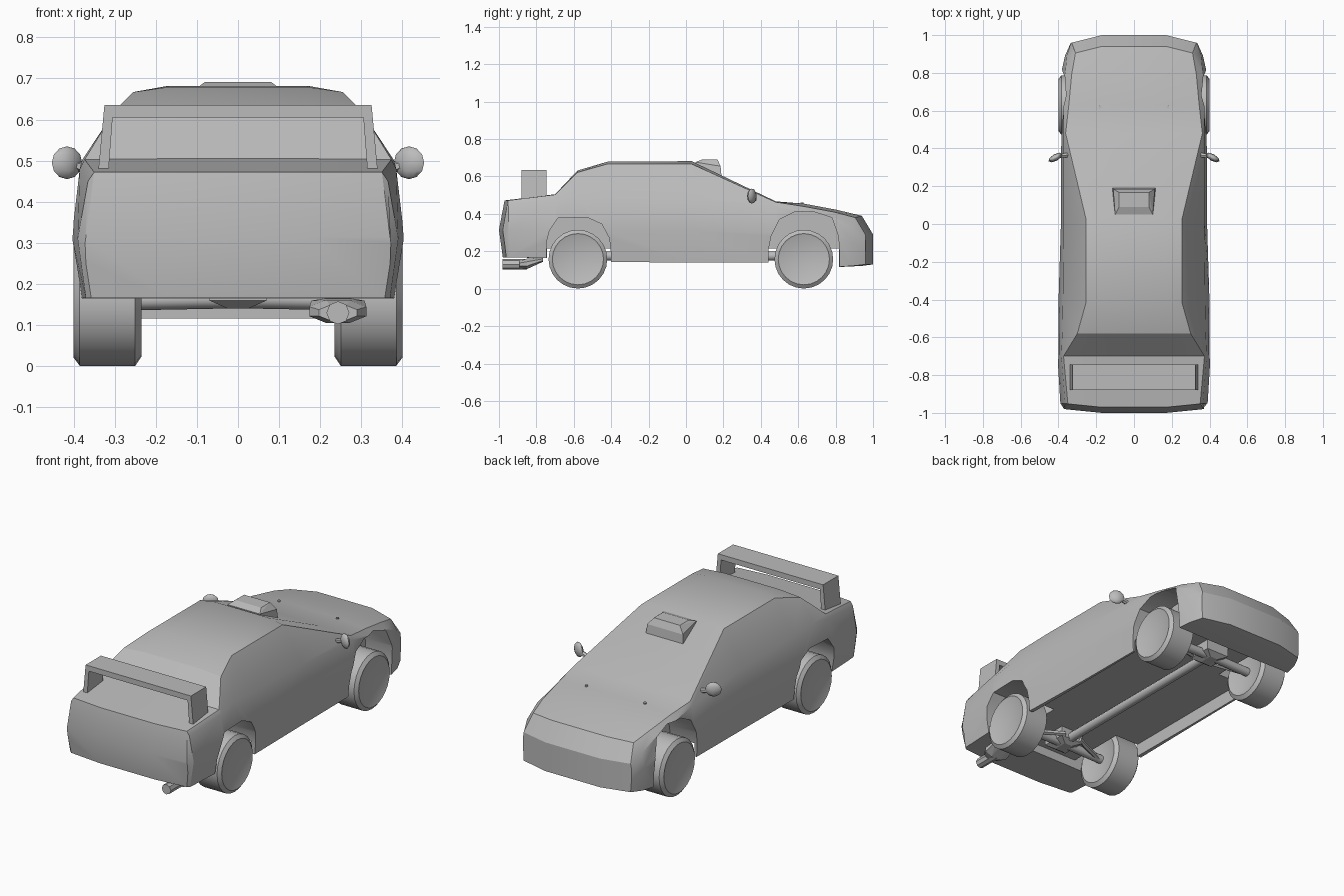
import bpy, bmesh, math
from mathutils import Vector, Matrix

if "Cube" in bpy.data.objects:
    bpy.data.objects.remove(bpy.data.objects["Cube"])

grey = bpy.data.materials.new("plain_grey")
grey.diffuse_color = (0.5, 0.5, 0.5, 1)
grey.use_nodes = True
grey.node_tree.nodes["Principled BSDF"].inputs["Base Color"].default_value = grey.diffuse_color


def finish(name, bm, smooth=None):
    bmesh.ops.recalc_face_normals(bm, faces=bm.faces)
    me = bpy.data.meshes.new(name)
    bm.to_mesh(me)
    bm.free()
    me.materials.append(grey)
    ob = bpy.data.objects.new(name, me)
    bpy.context.collection.objects.link(ob)
    if smooth:
        smooth_it(ob, smooth)
    return ob


def smooth_it(ob, angle):
    bpy.ops.object.select_all(action='DESELECT')
    ob.select_set(True)
    bpy.context.view_layer.objects.active = ob
    bpy.ops.object.shade_smooth_by_angle(angle=math.radians(angle))


def loft(bm, rings):
    """Bridge closed rings of equal length; returns the vertex rings."""
    vs = [[bm.verts.new(p) for p in r] for r in rings]
    n = len(vs[0])
    for a, b in zip(vs, vs[1:]):
        for i in range(n):
            j = (i + 1) % n
            bm.faces.new((a[i], a[j], b[j], b[i]))
    return vs


def prism(name, pts, axis, lo, hi):
    """Extrude a 2D outline along x (points are y,z) or y (points are x,z)."""
    bm = bmesh.new()
    place = (lambda p, t: (t, p[0], p[1])) if axis == 'x' else (lambda p, t: (p[0], t, p[1]))
    a, b = loft(bm, [[place(p, t) for p in pts] for t in (lo, hi)])
    bm.faces.new(a)
    bm.faces.new(b)
    return finish(name, bm)


def hull(name, pts):
    bm = bmesh.new()
    for p in pts:
        bm.verts.new(p)
    bmesh.ops.convex_hull(bm, input=bm.verts)
    return finish(name, bm)


def rod(name, p, q, r1, r2=None, sides=10, smooth=40):
    p, q = Vector(p), Vector(q)
    d = q - p
    bm = bmesh.new()
    bmesh.ops.create_cone(bm, cap_ends=True, segments=sides, radius1=r1,
                          radius2=r1 if r2 is None else r2, depth=d.length)
    m = Matrix.Translation((p + q) / 2) @ d.to_track_quat('Z', 'Y').to_matrix().to_4x4()
    bmesh.ops.transform(bm, matrix=m, verts=bm.verts)
    return finish(name, bm, smooth)


# Body shell: y, sweep, centre height, then x,z of shoulder, belt, flank, sill
XI = 0.17
sections = [
    (1.0, .25, .29, .33, .288, .335, .26, .335, .20, .33, .13),
    (.94, .25, .39, .31, .38, .355, .33, .365, .25, .36, .122),
    (.80, .05, .423, .33, .41, .365, .38, .388, .28, .378, .115),
    (.63, 0, .455, .345, .44, .372, .41, .392, .30, .378, .125),
    (.48, 0, .467, .362, .463, .373, .44, .385, .30, .373, .14),
    (.03, 0, .682, .255, .667, .372, .475, .386, .31, .376, .14),
    (-.42, 0, .679, .255, .667, .377, .49, .40, .31, .385, .143),
    (-.58, 0, .632, .30, .622, .38, .50, .405, .31, .385, .155),
    (-.70, 0, .505, .373, .503, .385, .48, .405, .31, .382, .165),
    (-.97, -.1, .472, .35, .472, .365, .45, .39, .31, .37, .166),
    (-1.0, -.1, .315, .37, .314, .372, .30, .37, .25, .357, .166),
]


def ring(s):
    y, sweep, zc = s[:3]
    half = [(XI, zc)] + [(s[i], s[i + 1]) for i in (3, 5, 7, 9)] + [(XI, s[10])]
    lean = .14 if y < -.98 else 0
    pts = half + [(-x, z) for x, z in reversed(half)]
    return [(x, y - sweep * (abs(x) - XI) + lean * (zc - z), z) for x, z in pts]


bm = bmesh.new()
rows = loft(bm, [ring(s) for s in sections])
for r in (rows[0], rows[-1]):
    bm.faces.new(r[:6])
    bm.faces.new(r[6:])
    bm.faces.new((r[0], r[5], r[6], r[11]))
body = finish("body_shell", bm)

# Cut the open underside and the four wheel arches out of the shell
front_arch = [(.44, -.1), (.44, .2), (.455, .28), (.50, .37), (.58, .41), (.68, .412),
              (.78, .38), (.815, .28), (.82, .2), (.82, -.1)]
rear_arch = [(-.745, -.1), (-.745, .25), (-.73, .31), (-.685, .377), (-.53, .382),
             (-.45, .345), (-.41, .27), (-.402, .2), (-.402, -.1)]
under = [(-.744, -.15), (-.744, .215), (.819, .215), (.819, -.15)]
cutters = [prism("underside_cutter", under, 'x', -.362, .362)]
for lo, hi in ((.215, .6), (-.6, -.215)):
    cutters += [prism("arch_cutter", a, 'x', lo, hi) for a in (front_arch, rear_arch)]
bpy.context.view_layer.objects.active = body
for c in cutters:
    m = body.modifiers.new("cut", 'BOOLEAN')
    m.operation, m.solver, m.object = 'DIFFERENCE', 'EXACT', c
    bpy.ops.object.modifier_apply(modifier=m.name)
    bpy.data.objects.remove(c)
smooth_it(body, 28)

# Rear wing, roof scoop
prism("rear_wing", [(.34, .475), (.325, .635), (-.325, .635), (-.34, .475),
                    (-.315, .475), (-.305, .605), (.305, .605), (.315, .475)],
      'y', -.88, -.745)
hull("roof_scoop", [(s * x, y, z) for s in (1, -1) for x, y, z in
                    ((.115, .19, .60), (.11, .185, .655), (.08, .168, .692), (.08, .09, .692),
                     (.10, .05, .677), (.10, .05, .62))])

# Wheels: turned profile of (x, radius)
profile = [(.255, .0), (.25, .09), (.235, .135), (.25, .157), (.385, .157),
           (.40, .137), (.397, .13), (.39, .0)]
for side in (1, -1):
    for end, y in (("front", .63), ("rear", -.578)):
        bm = bmesh.new()
        n = 24
        loft(bm, [[(side * x, y + max(r, 1e-4) * math.cos(2 * math.pi * k / n),
                    .158 + max(r, 1e-4) * math.sin(2 * math.pi * k / n))
                   for k in range(n)] for x, r in profile])
        bmesh.ops.remove_doubles(bm, verts=bm.verts, dist=.001)
        finish(end + "_wheel", bm, 35)

        # Half axles and suspension arms
        rod(end + "_axle", (0, y, .165), (side * .26, y, .16), .024)
        rod(end + "_arm", (side * .05, y + .07 * (1 if y < 0 else -1), .175),
            (side * .25, y, .15), .014, sides=6)

    # Door mirrors and bonnet pins
    bm = bmesh.new()
    bmesh.ops.create_uvsphere(bm, u_segments=8, v_segments=6, radius=1)
    m = (Matrix.Translation((side * .416, .352, .495)) @ Matrix.Rotation(-.5 * side, 4, 'Z')
         @ Matrix.Diagonal((.042, .018, .04, 1)))
    bmesh.ops.transform(bm, matrix=m, verts=bm.verts)
    finish("door_mirror", bm, 40)
    rod("mirror_stalk", (side * .35, .365, .475), (side * .40, .36, .49), .013, sides=6)
    rod("bonnet_pin", (side * .18, .62, .44), (side * .18, .62, .462), .008, sides=8)

# Drive line: gearboxes and propeller shaft
rod("drive_shaft", (0, -.52, .175), (0, .58, .175), .025)
for name, y in (("front_gearbox", .62), ("rear_gearbox", -.58)):
    hull(name, [(sx * x, y + sy * d, z) for sx in (1, -1) for sy in (1, -1) for x, d, z in
                ((.07, .07, .225), (.07, .07, .16), (.025, .04, .14))])

# Exhaust: flattened silencer and tail pipe
hull("silencer", [(.243 + a * math.cos(k * math.pi / 4 + .39), y, z + b * math.sin(k * math.pi / 4 + .39))
                  for k in range(8) for a, b, y, z in
                  ((.05, .02, -.89, .13), (.075, .03, -.85, .133), (.07, .012, -.765, .155))])
rod("tail_pipe", (.243, -.85, .13), (.243, -.98, .13), .028, sides=8)
